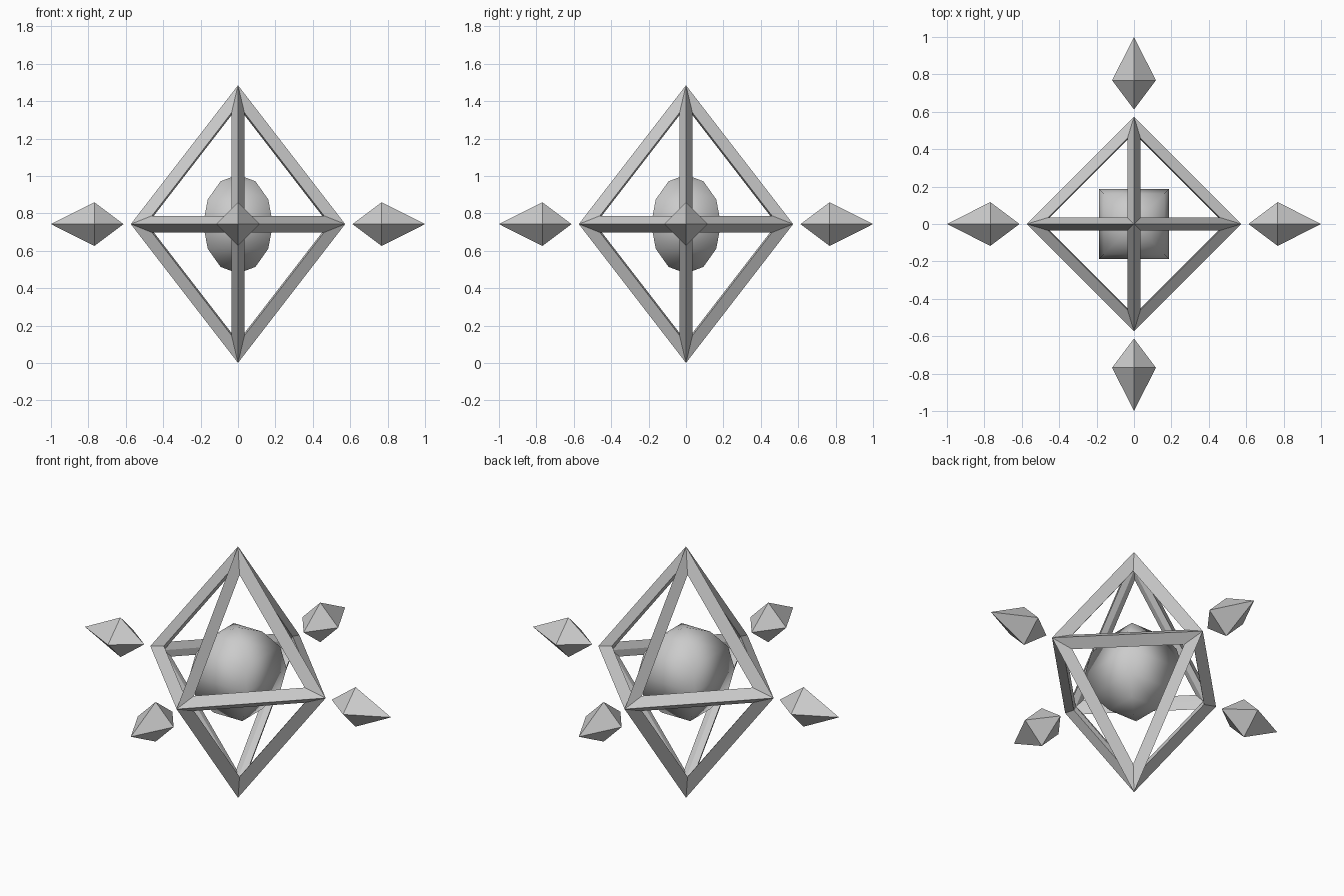
import bpy, bmesh, math
from mathutils import Vector, Matrix

if "Cube" in bpy.data.objects:
    bpy.data.objects.remove(bpy.data.objects["Cube"])

CZ = 0.743          # height of the centre
R, H = 0.573, 0.742  # frame half-width and half-height


def finish(bm, name, smooth=False):
    bmesh.ops.recalc_face_normals(bm, faces=bm.faces)
    for f in bm.faces:
        f.smooth = smooth
    me = bpy.data.meshes.new(name)
    bm.to_mesh(me)
    bm.free()
    ob = bpy.data.objects.new(name, me)
    ob.location.z = CZ
    bpy.context.collection.objects.link(ob)
    return ob


# Octahedral cage: bars with a diamond section (outer ridge, two face insets, inner ridge)
bm = bmesh.new()
tips = {(a, s): Vector([s * d if i == a else 0 for i in range(3)])
        for a, d in enumerate((R, R, H)) for s in (-1, 1)}
outer = {k: bm.verts.new(v) for k, v in tips.items()}
inner = {k: bm.verts.new(v * 0.845) for k, v in tips.items()}
for sx in (-1, 1):
    for sy in (-1, 1):
        for sz in (-1, 1):
            keys = [(0, sx), (1, sy), (2, sz)]
            if sx * sy * sz < 0:
                keys.reverse()
            total = sum((tips[k] for k in keys), Vector())
            inset = [bm.verts.new(tips[k] * 0.743 + total * 0.06) for k in keys]
            for i in range(3):
                j = (i + 1) % 3
                a, b = keys[i], keys[j]
                bm.faces.new((outer[a], outer[b], inset[j], inset[i]))
                bm.faces.new((inset[i], inset[j], inner[b], inner[a]))
finish(bm, "octahedral_cage")

# Smooth four-sided core
bm = bmesh.new()
bmesh.ops.create_uvsphere(bm, u_segments=4, v_segments=6, radius=0.264,
                          matrix=Matrix.Rotation(math.pi / 4, 4, 'Z'))
finish(bm, "core", smooth=True)

# Four floating shards pointing outwards
for n in range(4):
    bm = bmesh.new()
    near = bm.verts.new((0.612, 0, 0))
    far = bm.verts.new((1.0, 0, 0))
    ring = [bm.verts.new((0.768, y, z)) for y, z in
            ((0.117, 0), (0, 0.117), (-0.117, 0), (0, -0.117))]
    for i in range(4):
        for tip in (near, far):
            bm.faces.new((tip, ring[i], ring[(i + 1) % 4]))
    ob = finish(bm, f"shard_{n + 1}")
    ob.rotation_euler.z = n * math.pi / 2
